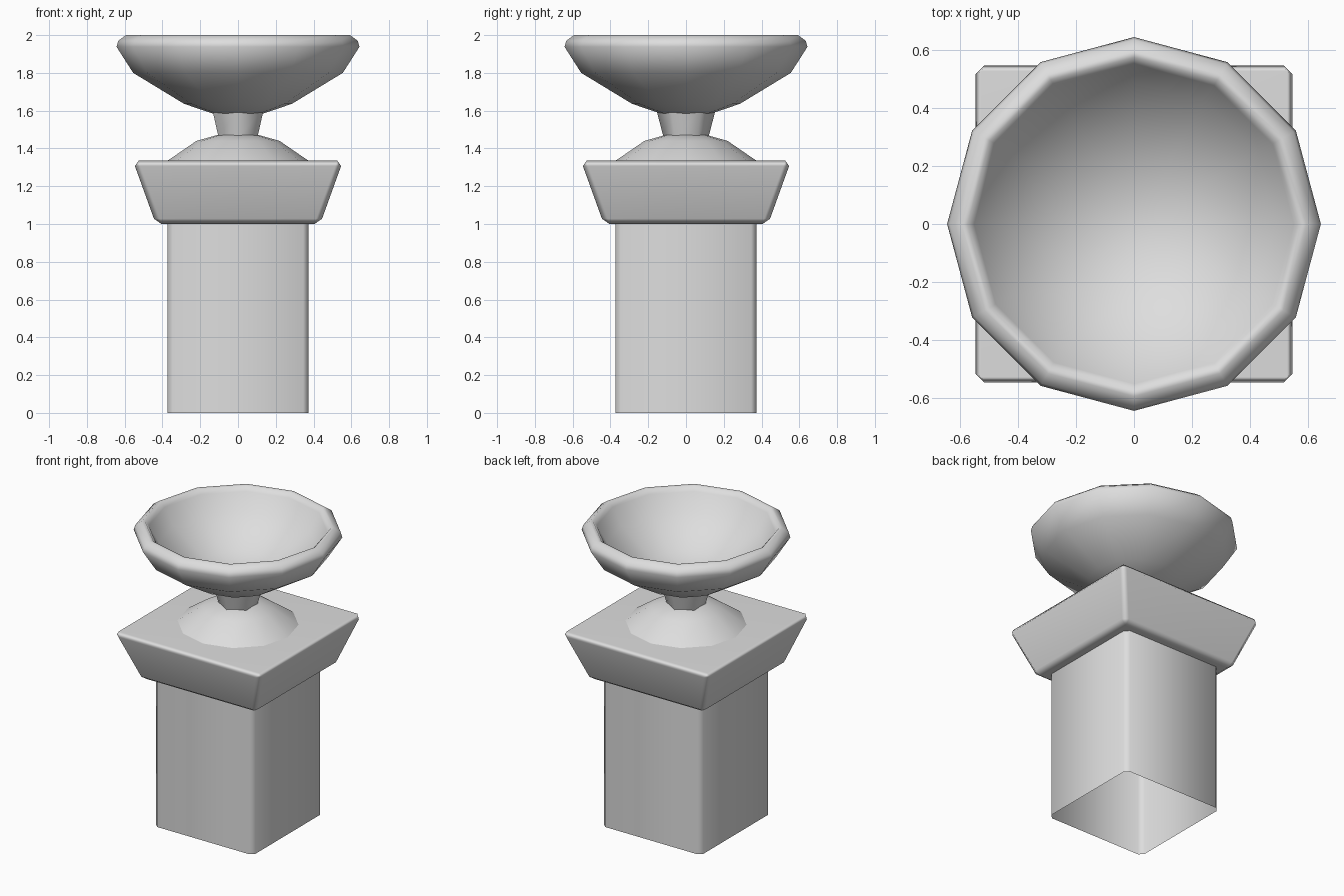
import bpy
import bmesh
from math import cos, sin, pi

cube = bpy.data.objects.get("Cube")
if cube:
    bpy.data.objects.remove(cube, do_unlink=True)

# One plain stone colour
stone = bpy.data.materials.new("stone_grey")
stone.use_nodes = True
grey = (0.73, 0.73, 0.73, 1)
stone.diffuse_color = grey
stone.node_tree.nodes["Principled BSDF"].inputs["Base Color"].default_value = grey


def finish(name, bm):
    bmesh.ops.recalc_face_normals(bm, faces=bm.faces)
    mesh = bpy.data.meshes.new(name)
    bm.to_mesh(mesh)
    bm.free()
    mesh.materials.append(stone)
    mesh.shade_smooth()
    mesh.set_sharp_from_angle(angle=1.2)
    obj = bpy.data.objects.new(name, mesh)
    bpy.context.collection.objects.link(obj)
    return obj


def lathe(name, profile, sides, turn=0.0):
    """Rings of (radius, height) joined by faces; both ends are capped."""
    bm = bmesh.new()
    rings = []
    for r, z in profile:
        angles = [turn + 2 * pi * i / sides for i in range(sides)]
        rings.append([bm.verts.new((r * cos(a), r * sin(a), z)) for a in angles])
    for low, high in zip(rings, rings[1:]):
        for i in range(sides):
            j = (i + 1) % sides
            bm.faces.new((low[i], low[j], high[j], high[i]))
    bm.faces.new(rings[0])
    bm.faces.new(rings[-1])
    return finish(name, bm)


def block(name, bottom, top, z0, z1, bevel, open_ends=False):
    """Square block with half widths bottom and top, and chamfered edges."""
    bm = bmesh.new()
    bmesh.ops.create_cube(bm, size=2)
    for v in bm.verts:
        half = top if v.co.z > 0 else bottom
        v.co = (v.co.x * half, v.co.y * half, z1 if v.co.z > 0 else z0)
    edges = bm.edges[:]
    if open_ends:
        edges = [e for e in edges if abs(e.verts[0].co.z - e.verts[1].co.z) > 0.1]
    bmesh.ops.bevel(bm, geom=edges, offset=bevel, segments=1, affect="EDGES")
    if open_ends:
        bm.normal_update()
        ends = [f for f in bm.faces if abs(f.normal.z) > 0.9]
        bmesh.ops.delete(bm, geom=ends, context="FACES")
    return finish(name, bm)


# Hollow column and flared cap
block("column", 0.373, 0.373, 0, 1.01, 0.028, open_ends=True)
cap = block("cap", 0.435, 0.556, 1.0, 1.335, 0.03)
cap.modifiers.new("even_shading", "WEIGHTED_NORMAL").keep_sharp = True

# Low dome, stem and bowl
lathe("dome", [(0.43, 1.295), (0.37, 1.337), (0.22, 1.44), (0.1, 1.474)], 12)
lathe("stem", [(0.119, 1.46), (0.157, 1.605)], 6, pi / 2)
lathe("bowl", [
    (0.11, 1.577), (0.285, 1.636), (0.555, 1.80), (0.643, 1.938),
    (0.634, 1.97), (0.593, 2.0), (0.573, 1.998), (0.55, 1.97),
    (0.488, 1.86), (0.25, 1.705), (0.08, 1.66),
], 12)
